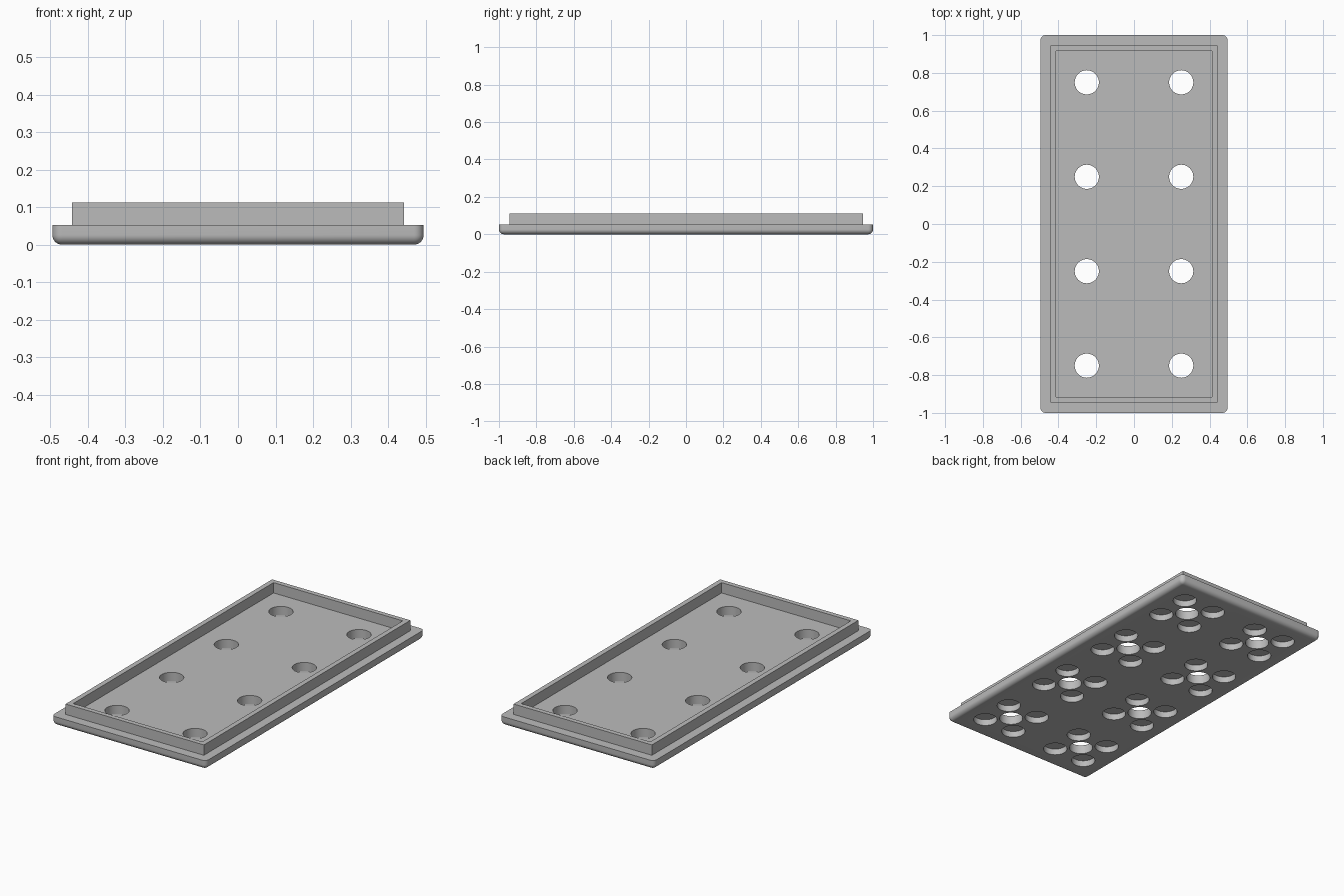
import bpy
import bmesh
from mathutils import Matrix

cube = bpy.data.objects.get("Cube")
if cube:
    bpy.data.objects.remove(cube, do_unlink=True)

# Single grey material
grey = bpy.data.materials.new("grey plastic")
grey.use_nodes = True
colour = (0.5, 0.5, 0.5, 1)
grey.diffuse_color = colour
grey.node_tree.nodes["Principled BSDF"].inputs["Base Color"].default_value = colour

WIDTH, LENGTH = 0.99, 2.0
FLOOR, RIM_TOP = 0.052, 0.112
ROUND = 0.026
HOLE_R, OFFSET, POCKET = 0.064, 0.1, 0.036


def add_object(name, bm):
    bmesh.ops.recalc_face_normals(bm, faces=bm.faces)
    mesh = bpy.data.meshes.new(name)
    bm.to_mesh(mesh)
    bm.free()
    obj = bpy.data.objects.new(name, mesh)
    bpy.context.collection.objects.link(obj)
    mesh.materials.append(grey)
    return obj


def box(bm, sx, sy, z0, z1):
    m = Matrix.Translation((0, 0, (z0 + z1) / 2)) @ Matrix.Diagonal((sx, sy, z1 - z0, 1))
    bmesh.ops.create_cube(bm, size=1, matrix=m)


def drill(bm, x, y, z0, z1):
    m = Matrix.Translation((x, y, (z0 + z1) / 2))
    bmesh.ops.create_cone(bm, cap_ends=True, segments=48, radius1=HOLE_R,
                          radius2=HOLE_R, depth=z1 - z0, matrix=m)


# Base slab, rounded along the bottom and upright edges
bm = bmesh.new()
box(bm, WIDTH, LENGTH, 0, FLOOR)
edges = [e for e in bm.edges if any(v.co.z < FLOOR / 2 for v in e.verts)]
bmesh.ops.bevel(bm, geom=edges, offset=ROUND, segments=8, profile=0.5, affect='EDGES')
base = add_object("base_plate", bm)

# Through holes, each ringed by four blind pockets underneath
bm = bmesh.new()
for x in (-0.25, 0.25):
    for y in (-0.75, -0.25, 0.25, 0.75):
        drill(bm, x, y, -0.1, 0.2)
        for dx in (-OFFSET, OFFSET):
            for dy in (-OFFSET, OFFSET):
                drill(bm, x + dx, y + dy, -0.1, POCKET)
cutter = add_object("hole_cutter", bm)
cutter.hide_render = True

cut = base.modifiers.new("holes", 'BOOLEAN')
cut.operation = 'DIFFERENCE'
cut.solver = 'EXACT'
cut.object = cutter
bpy.context.view_layer.objects.active = base
base.select_set(True)
bpy.ops.object.modifier_apply(modifier=cut.name)
bpy.data.objects.remove(cutter, do_unlink=True)

bpy.ops.object.select_all(action='DESELECT')
base.select_set(True)
bpy.context.view_layer.objects.active = base
bpy.ops.object.shade_smooth_by_angle()

# Raised rim: a square frame standing on the base
bm = bmesh.new()
loops = []
for hx, hy in ((0.443, 0.945), (0.414, 0.917)):
    for z in (FLOOR, RIM_TOP):
        loops.append([bm.verts.new((sx * hx, sy * hy, z))
                      for sx, sy in ((-1, -1), (1, -1), (1, 1), (-1, 1))])
outer_low, outer_top, inner_low, inner_top = loops
ring = (outer_low, outer_top, inner_top, inner_low)
for a, b in zip(ring, ring[1:] + ring[:1]):
    for i in range(4):
        j = (i + 1) % 4
        bm.faces.new((a[i], a[j], b[j], b[i]))
add_object("raised_rim", bm)
